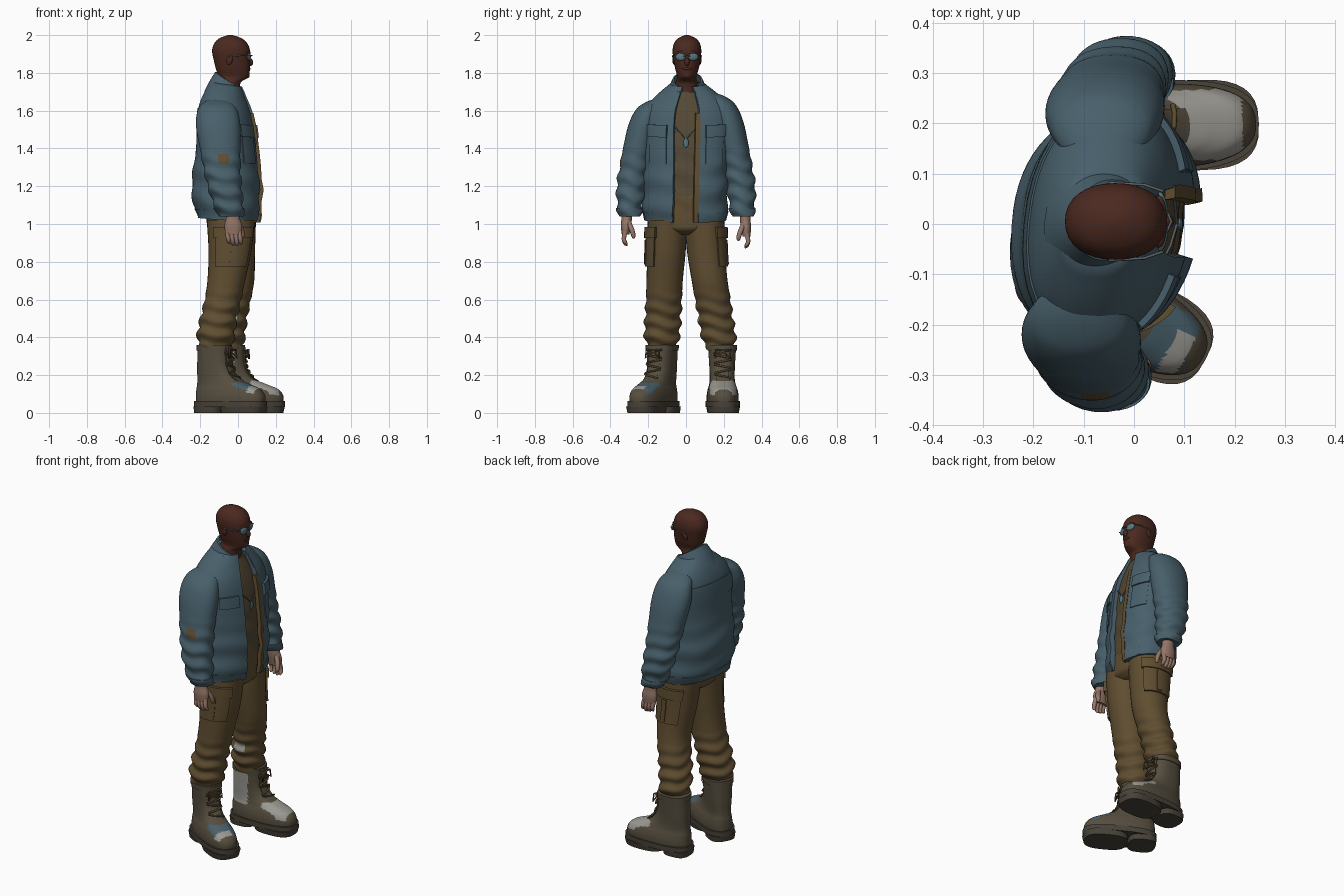
import bpy, bmesh
from math import sin, cos, pi, copysign
from mathutils import Vector, Matrix, Euler

if "Cube" in bpy.data.objects:
    bpy.data.objects.remove(bpy.data.objects["Cube"])
TAU = 2 * pi


def material(name, *rgb):
    m = bpy.data.materials.new(name)
    m.use_nodes = True
    m.diffuse_color = (*rgb, 1)
    m.node_tree.nodes["Principled BSDF"].inputs["Base Color"].default_value = (*rgb, 1)
    return m


SKIN = material("dark skin", .07, .022, .014)
HAND = material("tan skin", .3, .18, .135)
DENIM = material("faded denim", .064, .115, .145)
KHAKI = material("khaki cloth", .115, .075, .03)
SHIRT = material("olive shirt", .09, .066, .035)
BOOT = material("boot leather", .092, .075, .049)
SOLE = material("dark rubber", .065, .055, .04)
PALE = material("pale scuff", .33, .32, .29)
LENS = material("teal lens", .09, .19, .22)
METAL = material("grey metal", .1, .12, .13)


def finish(name, bm, mats, paint=None):
    mesh = bpy.data.meshes.new(name)
    if paint:
        for f in bm.faces:
            f.material_index = paint(f.calc_center_median(), f.normal)
    bm.to_mesh(mesh)
    bm.free()
    for m in mats:
        mesh.materials.append(m)
    mesh.shade_smooth()
    mesh.set_sharp_from_angle(angle=0.9)
    obj = bpy.data.objects.new(name, mesh)
    bpy.context.collection.objects.link(obj)
    return obj


class Form:
    """Stack of horizontal rings: (z, centre x, centre y, radius x, radius y)."""
    def __init__(self, keys, power=2.0, fold=(0, 1, 0), shear=0, tilt=0):
        self.keys = sorted(keys)
        self.power, self.fold, self.shear, self.tilt = power, fold, shear, tilt

    def ring(self, z):
        k = self.keys
        z = min(max(z, k[0][0]), k[-1][0])
        i = max(j for j in range(len(k) - 1) if k[j][0] <= z)
        h = k[i + 1][0] - k[i][0]
        u = (z - k[i][0]) / h

        def slope(j, c):
            a, b = k[max(j - 1, 0)], k[min(j + 1, len(k) - 1)]
            return (b[c] - a[c]) / (b[0] - a[0])
        return [(1 - u) ** 2 * ((1 + 2 * u) * k[i][c] + u * h * slope(i, c))
                + u * u * ((3 - 2 * u) * k[i + 1][c] - (1 - u) * h * slope(i + 1, c))
                for c in range(1, 5)]

    def point(self, z, t, off=0):
        cx, cy, rx, ry = self.ring(z)
        amp, freq, top = self.fold
        fade = min(max((top - z) / .15, 0), 1)
        off += amp * fade * sin(freq * z + 1.5 * sin(t + .7) + .8 * sin(3 * t))
        c, s, e = cos(t), sin(t), 2 / self.power
        x = cx + max(rx + off, .003) * copysign(abs(c) ** e, c)
        y = cy + max(ry + off, .003) * copysign(abs(s) ** e, s)
        return Vector((x + self.shear * y, y, z - self.tilt * c))


def skin(name, form, mats, z0=None, z1=None, t0=0, t1=TAU, nz=24, nt=32, off=0, depth=0, paint=None):
    """Surface over a form; a depth turns the border inward to make a plate."""
    z0 = form.keys[0][0] if z0 is None else z0
    z1 = form.keys[-1][0] if z1 is None else z1
    closed = t1 - t0 > 6.28
    zs = [z0 + (z1 - z0) * i / nz for i in range(nz + 1)]
    ts = [t0 + (t1 - t0) * j / nt for j in range(nt if closed else nt + 1)]
    if depth:
        zs = zs[:1] + zs + zs[-1:]
        ts = ts if closed else ts[:1] + ts + ts[-1:]
    bm, rows = bmesh.new(), []
    for i, z in enumerate(zs):
        row = []
        for j, t in enumerate(ts):
            edge = i in (0, len(zs) - 1) or (not closed and j in (0, len(ts) - 1))
            row.append(bm.verts.new(form.point(z, t, off - depth if edge else off)))
        rows.append(row)
    n = len(ts)
    for a, b in zip(rows, rows[1:]):
        for j in range(n if closed else n - 1):
            k = (j + 1) % n
            bm.faces.new((a[j], a[k], b[k], b[j]))
    if closed and not depth:
        bm.faces.new(rows[0][::-1])
        bm.faces.new(rows[-1])
    bm.normal_update()
    return finish(name, bm, mats, paint)


def plate(name, form, mat, z0, z1, t0, t1, off=.008, depth=.02):
    return skin(name, form, [mat], z0, z1, t0, t1, 10, 12, off, depth)


def blob(name, mat, loc, size, rot=(0, 0, 0)):
    bm = bmesh.new()
    m = Matrix.LocRotScale(Vector(loc), Euler(rot), Vector(size))
    bmesh.ops.create_uvsphere(bm, u_segments=16, v_segments=10, radius=1, matrix=m)
    return finish(name, bm, [mat])


def tube(name, mat, points, radius):
    cu = bpy.data.curves.new(name, "CURVE")
    cu.dimensions, cu.bevel_depth, cu.bevel_resolution, cu.use_fill_caps = "3D", radius, 2, True
    sp = cu.splines.new("POLY")
    sp.points.add(len(points) - 1)
    for p, co in zip(sp.points, points):
        p.co = (*co, 1)
    cu.materials.append(mat)
    obj = bpy.data.objects.new(name, cu)
    bpy.context.collection.objects.link(obj)
    return obj


# Head, face and glasses
head = Form([(1.64, -.05, 0, .066, .066), (1.75, -.05, .003, .064, .058), (1.775, -.025, .004, .078, .05),
             (1.82, -.027, .005, .09, .062), (1.87, -.032, .005, .097, .071), (1.92, -.037, .005, .1, .076),
             (1.96, -.038, .005, .085, .067), (1.985, -.04, .005, .056, .045), (2.0, -.04, .005, .012, .01)], 2.2)
skin("head", head, [SKIN], nz=40)
blob("nose", SKIN, (.062, .005, 1.858), (.018, .014, .022), (0, -.35, 0))
blob("brow", SKIN, (.05, .005, 1.908), (.016, .052, .012))
blob("chin", SKIN, (.045, .005, 1.787), (.017, .026, .016))
blob("mouth", SKIN, (.056, .005, 1.822), (.011, .026, .008))
tube("glasses_bridge", METAL, [(.066, -.014, 1.89), (.074, .005, 1.892), (.066, .024, 1.89)], .003)
for side, word in ((1, "left"), (-1, "right")):
    blob(word + "_lens", LENS, (.058, .005 + side * .034, 1.885), (.008, .027, .02), (0, 0, side * .25))
    tube(word + "_glasses_arm", METAL, [(.058, .005 + side * .06, 1.892), (.02, .005 + side * .073, 1.892),
                                        (-.05, .005 + side * .077, 1.888)], .003)
    blob(word + "_ear", SKIN, (-.045, .005 + side * .068, 1.87), (.017, .009, .028), (0, .2, side * .2))

# Shirt, trouser waist showing below it, and necklace
shirt = Form([(1.05, -.05, 0, .145, .19), (1.2, -.055, 0, .15, .195), (1.4, -.055, 0, .14, .2),
              (1.55, -.06, 0, .123, .19), (1.65, -.06, 0, .095, .12), (1.7, -.055, 0, .072, .075)],
             2.2, (.004, 45, 1.5), .1)
skin("shirt", shirt, [SHIRT, KHAKI], nz=40, paint=lambda c, n: int(c.z < 1.145))
for side in (1, -1):
    tube("neck_chain", METAL, [shirt.point(1.68 - .046 * i, side * (.9 - .18 * i), .006) for i in range(6)], .003)
blob("neck_tag", LENS, shirt.point(1.43, 0, .009), (.005, .014, .026))

# Open jacket
torso = Form([(1.02, -.05, -.005, .158, .218), (1.1, -.056, -.005, .178, .224), (1.2, -.058, -.003, .184, .225),
              (1.4, -.056, 0, .163, .23), (1.55, -.063, .003, .15, .233), (1.62, -.067, .006, .136, .216),
              (1.68, -.068, .01, .112, .168), (1.74, -.063, .008, .083, .095)], 2.25, (.005, 42, 1.4), .1, .013)
skin("jacket_body", torso, [DENIM], t0=.26, t1=TAU - .25, nz=44, nt=56, depth=.03)
plate("jacket_waistband", torso, DENIM, 1.02, 1.068, .27, TAU - .26, .006)
plate("back_yoke", torso, DENIM, 1.5, 1.6, 2.1, 4.2, .004)
plate("zip_facing", torso, KHAKI, 1.02, 1.6, .17, .28, .003)
collar = Form([(1.66, -.06, .008, .118, .135), (1.715, -.058, .008, .092, .102), (1.762, -.051, .008, .07, .08)],
              2.1, shear=.1, tilt=.043)
skin("collar", collar, [DENIM], t0=.62, t1=TAU - .62, nz=10, nt=36, depth=.01)
for side, word in ((1, "left"), (-1, "right")):
    for name, z0, z1, a, b, off in (("_chest_pocket", 1.33, 1.5, .42, .95, .005),
                                    ("_chest_flap", 1.47, 1.535, .4, .98, .013)):
        plate(word + name, torso, DENIM, z0, z1, *sorted((side * a, side * b)), off)
    plate(word + "_lapel", collar, DENIM, 1.665, 1.74, *sorted((side * .4, side * 1.3)), .011, .012)

# Sleeves, hands and fingers
ARM = [(1.695, -.06, .13, .02, .02), (1.68, -.062, .15, .06, .048), (1.64, -.062, .188, .098, .068),
       (1.55, -.059, .22, .117, .081), (1.42, -.049, .25, .109, .08), (1.3, -.038, .273, .098, .079),
       (1.2, -.024, .29, .089, .077), (1.1, -.003, .297, .077, .067), (1.04, .01, .3, .06, .052)]
for side, word, dx, low in ((1, "left", 0, 0), (-1, "right", -.047, .1)):
    sleeve = Form([(z - low * max(z - 1.4, 0), x + dx, side * y, rx, ry) for z, x, y, rx, ry in ARM],
                  2.1, (.006, 72, 1.42))

    def worn(c, n):
        return int(side < 0 and 1.315 < c.z < 1.375 and c.y < -.29 and -.105 < c.x < -.045)
    skin(word + "_sleeve", sleeve, [DENIM, KHAKI], nz=70, nt=48, paint=worn)
    skin(word + "_cuff", sleeve, [DENIM], 1.04, 1.085, nz=6, off=.005, depth=.02)
    hx, hy, drop = .02 + dx, side * .314, .012 if side > 0 else 0
    palm = Form([(1.08, hx, hy, .034, .03), (1.03 - drop, hx, hy, .037, .028),
                 (.99 - drop, hx + .002, hy + side * .004, .047, .027), (.945 - drop, hx + .003, hy + side * .006, .042, .02)])
    skin(word + "_palm", palm, [HAND], nz=12, nt=20)
    for i in range(4):
        fx, tip = hx - .03 + .021 * i, .88 - drop + .008 * abs(i - 1.7)
        finger = Form([(.965 - drop, fx, hy + side * .006, .0125, .014), (.92 - drop, fx + .006, hy + side * .015, .012, .012),
                       (tip + .008, fx + .01, hy + side * .006, .01, .01), (tip, fx + .01, hy, .003, .003)])
        skin(word + "_finger", finger, [HAND], nz=10, nt=10)
    thumb = Form([(1.015 - drop, hx + .025, hy - side * .008, .012, .014), (.97 - drop, hx + .045, hy - side * .027, .014, .014),
                  (.935 - drop, hx + .05, hy - side * .036, .011, .011), (.922 - drop, hx + .05, hy - side * .036, .004, .004)])
    skin(word + "_thumb", thumb, [HAND], nz=10, nt=12)

# Trousers with cargo pockets
pelvis = Form([(.945, -.035, 0, .09, .07), (.97, -.036, 0, .122, .15), (1.0, -.037, 0, .128, .185),
               (1.1, -.04, 0, .13, .195)], 2.2)
skin("trouser_seat", pelvis, [KHAKI])
LEGS = {"right": [(1.02, -.037, -.097, .128, .106), (.85, -.043, -.104, .113, .102), (.7, -.062, -.113, .1, .096),
                  (.6, -.08, -.117, .096, .095), (.5, -.103, -.122, .096, .095), (.41, -.117, -.127, .098, .093),
                  (.36, -.12, -.127, .086, .08), (.335, -.12, -.125, .066, .064)],
        "left": [(1.02, -.03, .098, .125, .105), (.85, -.02, .107, .11, .101), (.7, -.01, .125, .096, .095),
                 (.6, -.022, .142, .09, .094), (.5, -.04, .157, .087, .092), (.41, -.05, .172, .086, .091),
                 (.36, -.05, .178, .078, .08), (.335, -.05, .178, .064, .064)]}
for word, keys in LEGS.items():
    leg = Form(keys, 2.1, (.008, 82, .66))

    def shin(c, n):
        return int(word == "left" and .48 < c.z < .54 and n.y < -.5 and -.07 < c.x < 0)
    skin(word + "_trouser_leg", leg, [KHAKI, PALE], nz=64, paint=shin)
    mid = 1.42 if word == "left" else -1.42
    for name, z0, z1, half, off in (("_cargo_pocket", .775, .965, .8, .01), ("_cargo_flap", .925, .985, .86, .017),
                                    ("_cargo_pleat", .785, .915, .12, .015)):
        plate(word + name, leg, KHAKI, z0, z1, mid - half, mid + half, off, .03)

# Laced boots
boot = Form([(.04, .097, 0, .198, .083), (.09, .097, 0, .198, .084), (.125, .085, 0, .184, .078), (.15, .058, 0, .153, .07),
             (.18, .024, 0, .117, .066), (.23, .004, 0, .097, .067), (.3, 0, 0, .09, .071), (.36, 0, 0, .088, .075)], 2.5)
outsole = Form([(.03, .097, 0, .206, .09), (.062, .097, 0, .206, .091)], 2.8)
tread = Form([(0, .175, 0, .12, .083), (.035, .178, 0, .125, .09)], 2.8)
heel = Form([(0, -.028, 0, .076, .073), (.035, -.028, 0, .08, .078)], 2.9)
for word, loc, turn in (("left", (-.055, .191, 0), .03), ("right", (-.125, -.126, 0), -.49)):
    def scuffs(c, n):
        if word == "left":
            toe = n.z > .2 and .09 < c.z < .172 and .12 < c.x < .27 and abs(c.y) < .07
            return int(toe or (c.y < -.025 and c.x < .03 and .14 < c.z < .345))
        if n.z > .3 and .095 < c.z < .16 and .14 < c.x < .265 and abs(c.y) < .066:
            return 1 if c.x > .228 and c.y < .03 else 2
        return 0
    parts = [skin(word + "_boot", boot, [BOOT, PALE, DENIM], nz=100, nt=64, paint=scuffs),
             skin(word + "_boot_welt", outsole, [SOLE], nz=2, nt=48),
             skin(word + "_boot_tread", tread, [SOLE], nz=2),
             skin(word + "_boot_heel", heel, [SOLE], nz=2),
             skin(word + "_boot_cuff", boot, [BOOT], .33, .36, nz=4, off=.005, depth=.015),
             plate(word + "_boot_tongue", boot, BOOT, .17, .35, -.4, .4, .006)]
    for i in range(6):
        z, s = .185 + .026 * i, (-1) ** i
        parts.append(tube(word + "_lace", KHAKI, [boot.point(z + .02 * (j / 4), s * (.5 - .25 * j), .011)
                                                  for j in range(5)], .005))
    for s in (1, -1):
        parts.append(tube(word + "_lace_bow", KHAKI, [boot.point(.33, 0, .01), boot.point(.335, s * .3, .025),
                                                      boot.point(.29, s * .35, .028), boot.point(.325, 0, .01)], .005))
    for p in parts:
        p.location, p.rotation_euler.z = loc, turn
